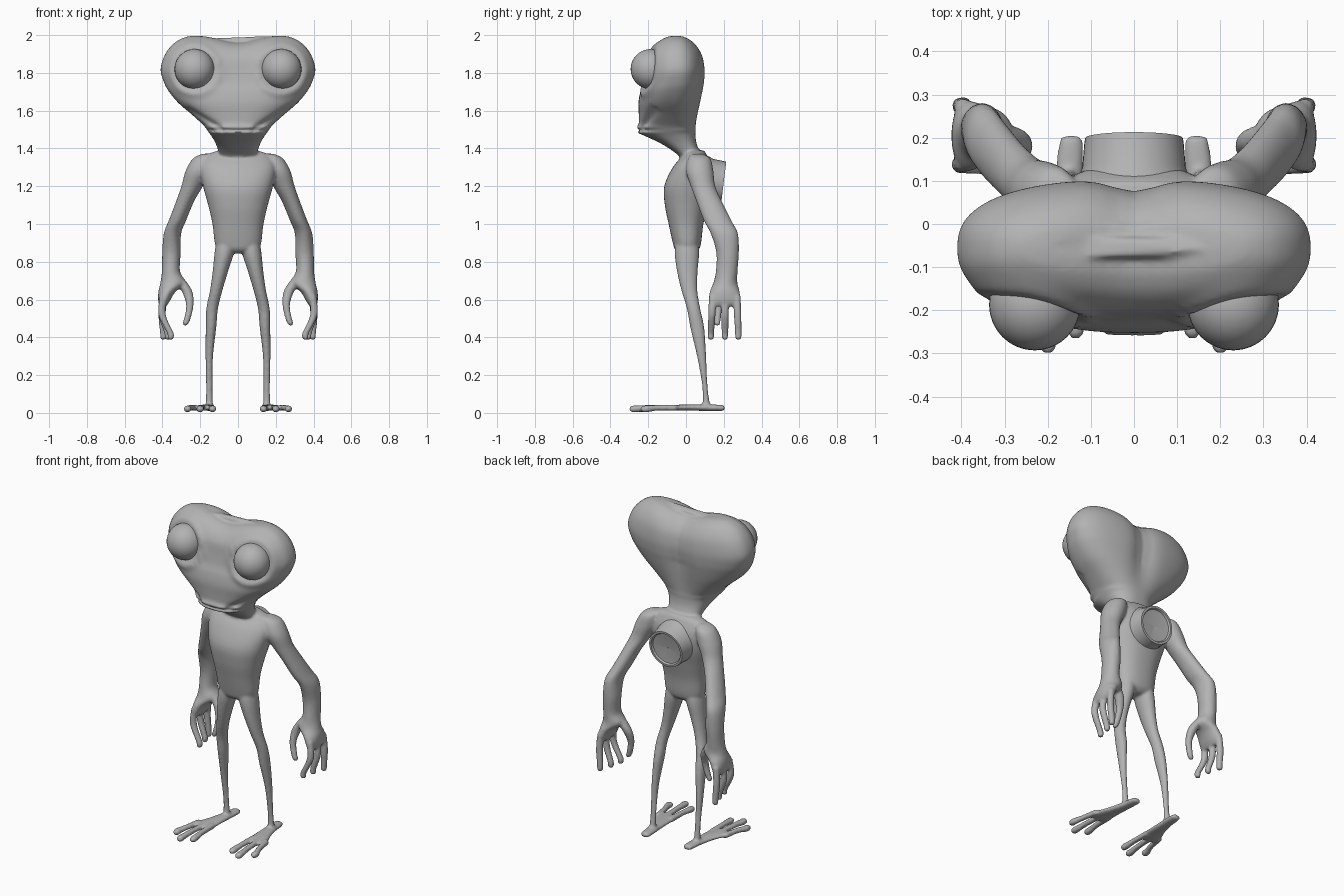
import bpy, bmesh
from math import sin, cos, pi, exp, radians
from mathutils import Matrix, Vector

cube = bpy.data.objects.get("Cube")
if cube:
    bpy.data.objects.remove(cube)

GREY = (0.45, 0.45, 0.45, 1)
skin = bpy.data.materials.new("grey skin")
skin.use_nodes = True
skin.diffuse_color = GREY
skin.node_tree.nodes["Principled BSDF"].inputs["Base Color"].default_value = GREY


def make_object(name, bm):
    bmesh.ops.recalc_face_normals(bm, faces=bm.faces)
    mesh = bpy.data.meshes.new(name)
    bm.to_mesh(mesh)
    bm.free()
    mesh.materials.append(skin)
    obj = bpy.data.objects.new(name, mesh)
    bpy.context.collection.objects.link(obj)
    for poly in mesh.polygons:
        poly.use_smooth = True
    return obj


def refine(rows, steps):
    """Smooth curve through every row."""
    rows = [Vector(r) for r in rows]
    pts = [rows[0] * 2 - rows[1]] + rows + [rows[-1] * 2 - rows[-2]]
    out = []
    for a, b, c, d in zip(pts, pts[1:], pts[2:], pts[3:]):
        for i in range(steps):
            t = i / steps
            out.append(b + (c - a) * (t / 2) + (a * 2 - b * 5 + c * 4 - d) * (t * t / 2)
                       + (b * 3 - a - c * 3 + d) * (t ** 3 / 2))
    return out + [rows[-1]]


def loft(bm, rows, axis="z", power=2, segs=24, steps=5, side=1, shape=None):
    """Rows: position on axis, x centre, half width, low and high of the third direction."""
    rings = []
    for pos, x, half, low, high in refine(rows, steps):
        ring = []
        for i in range(segs):
            c, s = cos(2 * pi * i / segs), sin(2 * pi * i / segs)
            u = abs(c) ** (2 / power) * (1 if c > 0 else -1)
            v = abs(s) ** (2 / power) * (1 if s > 0 else -1)
            w = (low + high) / 2 + v * (high - low) / 2
            p = (x + half * u, w, pos) if axis == "z" else (x + half * u, pos, w)
            p = Vector((p[0] * side, p[1], p[2]))
            ring.append(bm.verts.new(shape(p) if shape else p))
        rings.append(ring)
    faces = [rings[0], rings[-1][::-1]]
    for a, b in zip(rings, rings[1:]):
        faces += [(a[i - 1], a[i], b[i], b[i - 1]) for i in range(segs)]
    made = [bm.faces.new(f) for f in faces]
    bmesh.ops.recalc_face_normals(bm, faces=made)


EYE = Vector((0.23, -0.187, 1.82))


def bump(d, width):
    return exp(-(d / width) ** 2)


def sculpt_head(p):
    x, y, z = abs(p.x), p.y, p.z
    # dip between the lobes and groove down the back
    p.z -= 0.04 * bump(x, 0.13) * min(1, max(0, (z - 1.75) / 0.25))
    if y > 0 and z > 1.5:
        p.y -= 0.028 * bump(x, 0.07) * min(1, (z - 1.5) / 0.2)
    if y < -0.08:
        # raised socket rim
        d = ((x - EYE.x) ** 2 + (z - EYE.z) ** 2) ** 0.5
        p.y -= 0.012 * bump(d - 0.13, 0.02)
        # cheek crease curling away from the mouth
        if 0.08 < x < 0.27:
            p.y += 0.018 * bump(z - (1.5 + (x - 0.08) * 0.6), 0.015)
    return p


body = bmesh.new()

# head and neck
loft(body, [
    (2.0, 0, .2, -.08, -.03), (1.992, 0, .27, -.12, .01), (1.96, 0, .335, -.165, .055),
    (1.9, 0, .385, -.2, .09), (1.82, 0, .41, -.213, .103), (1.75, 0, .392, -.225, .1),
    (1.7, 0, .365, -.242, .092), (1.64, 0, .315, -.252, .08), (1.58, 0, .245, -.25, .067),
    (1.53, 0, .19, -.25, .056), (1.51, 0, .172, -.262, .052), (1.497, 0, .163, -.236, .051),
    (1.485, 0, .155, -.258, .05), (1.465, 0, .14, -.215, .05), (1.43, 0, .12, -.14, .055),
    (1.39, 0, .105, -.075, .07), (1.35, 0, .1, -.03, .09), (1.28, 0, .09, 0, .09)],
    power=2.5, segs=96, steps=4, shape=sculpt_head)

# torso
loft(body, [
    (1.39, 0, .1, 0, .095), (1.365, 0, .165, -.015, .11), (1.3, 0, .2, -.07, .135),
    (1.2, 0, .185, -.115, .138), (1.1, 0, .158, -.112, .115), (1.0, 0, .135, -.092, .092),
    (.9, 0, .123, -.07, .08), (.865, 0, .105, -.058, .068), (.845, 0, .06, -.035, .045)],
    power=2.3, segs=48)

for side in (1, -1):
    # arm and palm
    loft(body, [
        (1.372, .16, .03, .03, .09), (1.345, .185, .055, .01, .13), (1.28, .21, .068, 0, .145),
        (1.2, .243, .057, .025, .155), (1.12, .28, .048, .055, .19), (1.02, .32, .046, .093, .24),
        (.95, .347, .046, .13, .275), (.85, .352, .049, .16, .28), (.75, .355, .048, .158, .273),
        (.69, .345, .066, .145, .272), (.64, .377, .045, .125, .285),
        (.59, .392, .03, .12, .289), (.565, .395, .015, .13, .28)], side=side)
    # fingers
    for root, tip, tip_x in ((.142, .132, .357), (.206, .206, .372), (.27, .277, .395)):
        loft(body, [(z, x, r, y - r, y + r) for z, x, r, y in (
            (.62, .395, .02, root), (.52, .402, .02, (root + tip) / 2),
            (.42, tip_x, .018, tip), (.398, tip_x, .017, tip), (.387, tip_x, .01, tip))],
            side=side, segs=16)
    # thumb
    loft(body, [
        (.7, .305, .03, .17, .235), (.64, .268, .028, .165, .22), (.57, .255, .02, .155, .195),
        (.5, .268, .018, .15, .185), (.475, .277, .017, .15, .182),
        (.463, .279, .01, .156, .176)], side=side, segs=16)
    # leg
    loft(body, [
        (.93, .06, .05, -.05, .06), (.85, .072, .052, -.06, .07), (.75, .093, .041, -.048, .062),
        (.65, .115, .033, -.025, .06), (.55, .137, .031, .005, .076), (.45, .143, .028, .023, .097),
        (.3, .152, .02, .058, .107), (.15, .152, .017, .085, .114), (.06, .152, .018, .088, .125),
        (.02, .152, .024, .08, .14)], side=side)
    # foot
    loft(body, [
        (.205, .145, .015, .018, .034), (.19, .146, .028, .01, .042), (.11, .152, .033, .01, .045),
        (.02, .165, .045, .012, .045), (-.06, .183, .062, .012, .042),
        (-.1, .19, .06, .016, .036)], axis="y", side=side)
    # toes
    for root_x, tip_x, tip_y in ((.142, .135, -.265), (.187, .2, -.3), (.23, .266, -.24)):
        loft(body, [(y, x, r, z - r * .9, z + r * .9) for y, x, r, z in (
            (-.05, root_x, .019, .027), (tip_y * .6, (root_x + tip_x) / 2, .017, .027),
            (tip_y + .04, tip_x, .02, .022), (tip_y + .015, tip_x, .02, .021),
            (tip_y, tip_x, .01, .02))], axis="y", side=side, segs=16)

# blend the parts into one skin
body_obj = make_object("body", body)
remesh = body_obj.modifiers.new("blend", "REMESH")
remesh.mode = "VOXEL"
remesh.voxel_size = 0.008
remesh.use_smooth_shade = True
soften = body_obj.modifiers.new("soften", "SMOOTH")
soften.factor = 0.5
soften.iterations = 4

# eyes
for name, side in (("left_eye", 1), ("right_eye", -1)):
    bm = bmesh.new()
    bmesh.ops.create_uvsphere(bm, u_segments=32, v_segments=20, radius=0.106)
    bmesh.ops.translate(bm, verts=bm.verts, vec=(EYE.x * side, EYE.y, EYE.z))
    make_object(name, bm)

# round port on the back, a spun profile with a dished end
bm = bmesh.new()
profile = [(.15, -.03), (.12, .04), (.115, .1), (.113, .11), (.1, .11), (.094, .1), (.001, .09)]
verts = [bm.verts.new((r, 0, h)) for r, h in profile]
edges = [bm.edges.new(pair) for pair in zip(verts, verts[1:])]
bmesh.ops.spin(bm, geom=verts + edges, cent=(0, 0, 0), axis=(0, 0, 1), angle=2 * pi, steps=40)
bmesh.ops.remove_doubles(bm, verts=bm.verts, dist=0.0015)
bm.transform(Matrix.Translation((0, .09, 1.23)) @ Matrix.Rotation(radians(-97), 4, "X"))
port = make_object("back_port", bm)
bpy.ops.object.select_all(action="DESELECT")
port.select_set(True)
bpy.context.view_layer.objects.active = port
bpy.ops.object.shade_smooth_by_angle(angle=radians(35))
